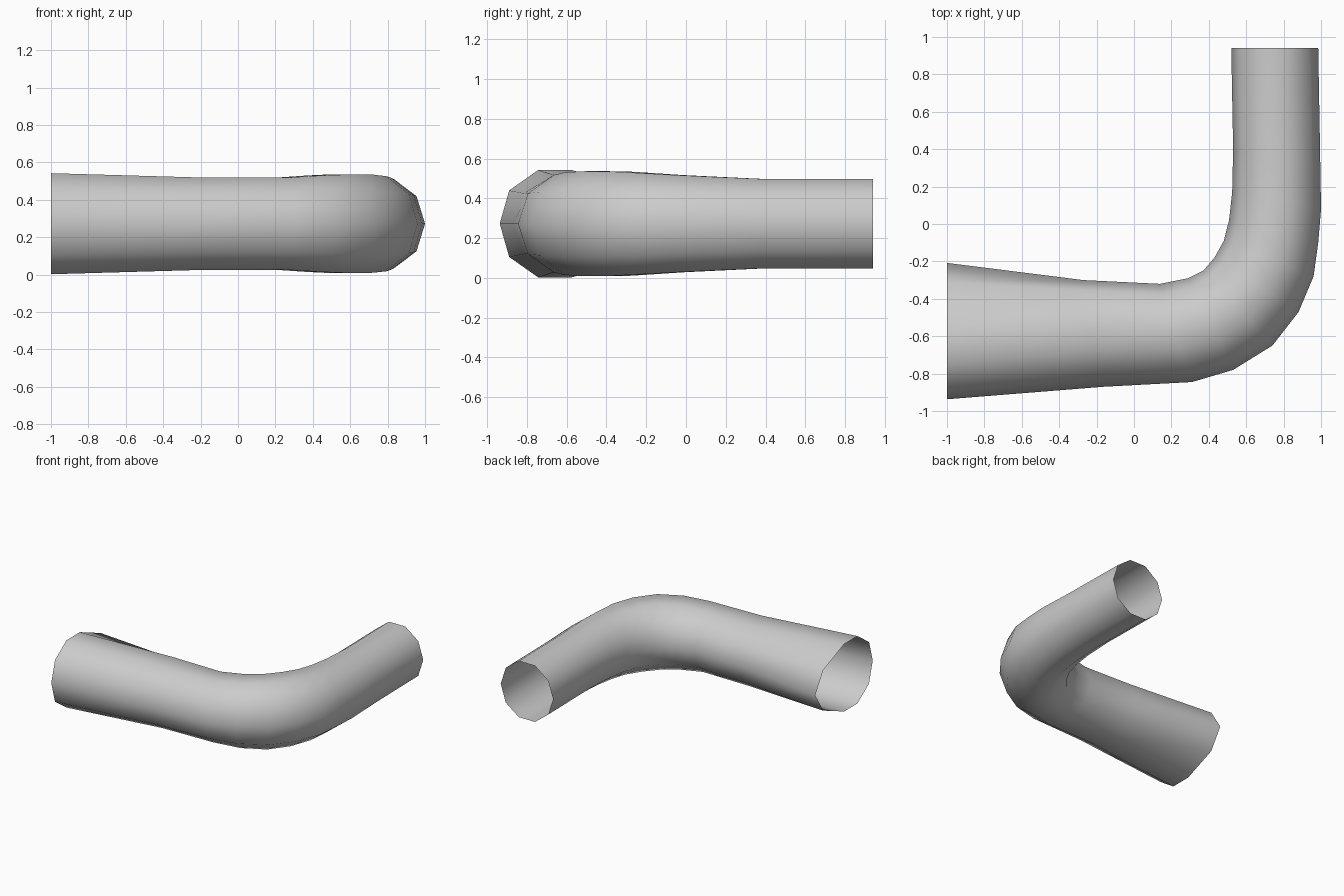
import bpy, bmesh, math

if "Cube" in bpy.data.objects:
    bpy.data.objects.remove(bpy.data.objects["Cube"])

# Rings along the bend: outer x, outer y, inner x, inner y, half height
RINGS = [
    (-1.0, -.937, -1.0, -.208, .270),
    (-.16, -.87, -.27, -.30, .247),
    (.31, -.845, .14, -.32, .246),
    (.53, -.78, .29, -.29, .258),
    (.74, -.65, .37, -.25, .264),
    (.88, -.47, .43, -.18, .262),
    (.96, -.28, .48, -.09, .254),
    (.985, -.10, .508, .02, .245),
    (1.0, .08, .525, .17, .237),
    (.995, .38, .53, .40, .225),
    (.985, .94, .52, .94, .225),
]
MID_Z = .272
# Ten-sided section: position from outer to inner wall, and height factor
ROUND = [(.5 - .5 * math.cos(math.radians(36 * i))) for i in range(6)]
MOUTH = [0, .065, .265, .497, .86, 1]   # skewed section of the wide mouth
HEIGHT = [0, .62, 1, 1, .6, 0]


def section(ring, spread):
    ox, oy, ix, iy, h = ring
    half = [(ox + (ix - ox) * t, oy + (iy - oy) * t, k * h)
            for t, k in zip(spread, HEIGHT)]
    top = [(x, y, MID_Z + z) for x, y, z in half]
    bottom = [(x, y, MID_Z - z) for x, y, z in reversed(half[1:5])]
    return top + bottom


# Bent pipe, open at both ends
bm = bmesh.new()
loops = [[bm.verts.new(p) for p in section(r, ROUND if i else MOUTH)]
         for i, r in enumerate(RINGS)]
for a, b in zip(loops, loops[1:]):
    for j in range(10):
        k = (j + 1) % 10
        bm.faces.new((a[j], a[k], b[k], b[j]))
bmesh.ops.recalc_face_normals(bm, faces=bm.faces)
# Normals must point away from the pipe's centre line
bm.normal_update()
f = max(bm.faces, key=lambda q: q.calc_center_median().x)
if f.normal.x < 0:
    bmesh.ops.reverse_faces(bm, faces=bm.faces)
for f in bm.faces:
    f.smooth = True
mesh = bpy.data.meshes.new("bent_pipe")
bm.to_mesh(mesh)
bm.free()
pipe = bpy.data.objects.new("bent_pipe", mesh)
bpy.context.collection.objects.link(pipe)
